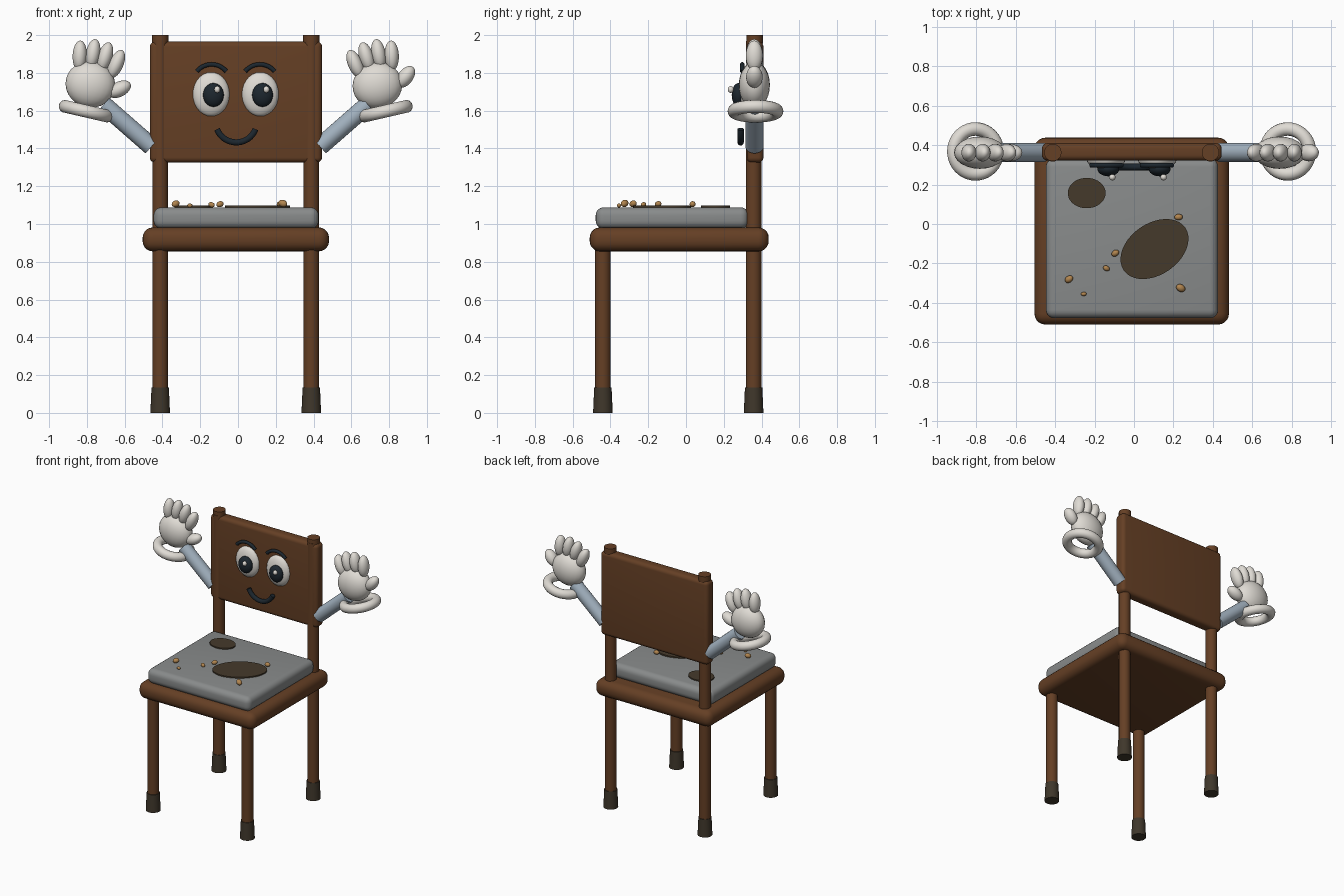
import bpy, math
from math import sin, cos, radians
from mathutils import Vector, Matrix

if "Cube" in bpy.data.objects:
    bpy.data.objects.remove(bpy.data.objects["Cube"], do_unlink=True)


def material(name, r, g, b):
    m = bpy.data.materials.new(name)
    m.use_nodes = True
    m.diffuse_color = (r, g, b, 1)
    bsdf = next(n for n in m.node_tree.nodes if n.type == 'BSDF_PRINCIPLED')
    bsdf.inputs["Base Color"].default_value = (r, g, b, 1)
    return m


WOOD = material("brown wood", .13, .05, .018)
GREY = material("grey cushion", .25, .26, .26)
RUBBER = material("dark rubber", .05, .038, .024)
STAIN = material("brown stain", .06, .042, .024)
SLEEVE = material("pale blue sleeve", .36, .44, .52)
WHITE = material("warm white", .74, .71, .66)
BLACK = material("blue black", .012, .02, .028)
CRUMB = material("golden crumb", .45, .24, .08)


def finish(name, mat, angle=40):
    ob = bpy.context.object
    ob.name = name
    ob.data.materials.clear()
    ob.data.materials.append(mat)
    bpy.ops.object.shade_smooth_by_angle(angle=radians(angle))
    return ob


def box(name, mat, lo, hi, bevel):
    lo, hi = Vector(lo), Vector(hi)
    bpy.ops.mesh.primitive_cube_add(size=1, location=(lo + hi) / 2)
    ob = bpy.context.object
    ob.data.transform(Matrix.Diagonal((*(hi - lo), 1)))
    mod = ob.modifiers.new("rounded edges", 'BEVEL')
    mod.width, mod.segments = bevel, 5
    bpy.ops.object.modifier_apply(modifier=mod.name)
    return finish(name, mat)


def rod(name, mat, a, b, r1, r2=None):
    a, b = Vector(a), Vector(b)
    bpy.ops.mesh.primitive_cone_add(vertices=24, radius1=r1, radius2=r2 or r1,
                                    depth=(b - a).length, location=(a + b) / 2)
    bpy.context.object.rotation_euler = (b - a).to_track_quat('Z', 'Y').to_euler()
    return finish(name, mat)


def ball(name, mat, centre, radii, rot=(0, 0, 0)):
    bpy.ops.mesh.primitive_uv_sphere_add(segments=24, ring_count=14, radius=1,
                                         location=centre, rotation=rot)
    bpy.context.object.data.transform(Matrix.Diagonal((*radii, 1)))
    return finish(name, mat, 60)


def arc_tube(name, mat, centre, half, rise, radius):
    # tube following a shallow arc; negative rise makes a smile
    curve = bpy.data.curves.new(name, 'CURVE')
    curve.dimensions = '3D'
    curve.bevel_depth, curve.bevel_resolution, curve.use_fill_caps = radius, 3, True
    r = (half ** 2 + rise ** 2) / (2 * abs(rise))
    sweep = math.atan2(half, r - abs(rise))
    side = 1 if rise > 0 else -1
    n = 17
    spline = curve.splines.new('POLY')
    spline.points.add(n - 1)
    for i, p in enumerate(spline.points):
        t = sweep * (2 * i / (n - 1) - 1)
        p.co = (r * sin(t), 0, side * (r * cos(t) - r) + rise, 1)
    ob = bpy.data.objects.new(name, curve)
    bpy.context.collection.objects.link(ob)
    ob.location = centre
    bpy.ops.object.select_all(action='DESELECT')
    ob.select_set(True)
    bpy.context.view_layer.objects.active = ob
    bpy.ops.object.convert(target='MESH')
    finish(name, mat)


# Chair frame
CX = -.012
box("seat_frame", WOOD, (-.505, -.51, .855), (.482, .438, .982), .055)
box("seat_cushion", GREY, (-.447, -.478, .975), (.427, .332, 1.088), .042)
box("backrest", WOOD, (-.467, .322, 1.325), (.445, .41, 1.966), .028)

for side, s in (("right", -1), ("left", 1)):
    x = CX + s * .4
    for end, y, top in (("front", -.44, .9), ("rear", .358, 1.97)):
        rod(f"{end}_{side}_leg", WOOD, (x, y, .02), (x, y, top), .041)
        rod(f"{end}_{side}_foot", RUBBER, (x, y, 0), (x, y, .135), .052, .046)
    rod(f"{side}_post_cap", WOOD, (x, .363, 1.955), (x, .363, 2.0), .044)

# Stains and crumbs on the cushion
for name, x, y, rx, ry, turn in (("large_stain", .104, -.127, .19, .13, 35),
                                 ("small_stain", -.24, .157, .096, .077, 0)):
    bpy.ops.mesh.primitive_cylinder_add(vertices=40, radius=1, depth=1,
                                        location=(x, y, 1.0925), rotation=(0, 0, radians(turn)))
    bpy.context.object.data.transform(Matrix.Diagonal((rx, ry, .0095, 1)))
    finish(name, STAIN)

for i, (x, y, r) in enumerate(((-.33, -.28, .023), (-.255, -.355, .014), (-.14, -.225, .018),
                               (-.095, -.148, .021), (.226, .035, .021), (.237, -.325, .025))):
    ball(f"crumb_{i + 1}", CRUMB, (x, y, 1.084 + r), (r, r * .75, r * .75),
         (0, .3 * (i % 3 - 1), .6 - .55 * (i % 3)))

# Face
for side, s in (("right", -1), ("left", 1)):
    x = CX + s * .13
    px = s * .13
    ball(f"{side}_eye", WHITE, (x, .325, 1.687), (.098, .045, .117))
    ball(f"{side}_pupil", BLACK, (px, .278, 1.683), (.055, .036, .063))
    ball(f"{side}_eye_glint", WHITE, (px + .02, .237, 1.712), (.016, .016, .018))
    arc_tube(f"{side}_eyebrow", BLACK, (CX + s * .128, .298, 1.808), .078, .037, .012)
arc_tube("mouth", BLACK, (CX + .003, .289, 1.502), .102, -.07, .017)

# Arms and gloves
Y = .363
for side, s in (("right", -1), ("left", 1)):
    rod(f"{side}_arm", SLEEVE, (CX + s * .446, Y, 1.41), (CX + s * .70, Y, 1.632), .048)
    tilt = -s * radians(13)
    base = Vector((CX + s * .792, Y + .005, 1.597))
    turn = Matrix.Rotation(tilt, 3, 'Y')

    def glove(part, x, z, radii, lean=0):
        ball(f"{side}_{part}", WHITE, base + turn @ Vector((x, -.006, z)), radii,
             (0, tilt + radians(lean), 0))

    bpy.ops.mesh.primitive_torus_add(major_segments=40, minor_segments=14, location=base,
                                     rotation=(0, tilt, 0), major_radius=.114, minor_radius=.034)
    finish(f"{side}_glove_cuff", WHITE, 60)
    glove("palm", -.01, .143, (.132, .082, .122))
    for i in range(4):
        k = i - 1.5
        glove(f"finger_{i + 1}", k * .066, .306 - .012 * k * k, (.038, .045, .08), k * 7)
    glove("thumb", .145, .153, (.04, .044, .066), 50)
